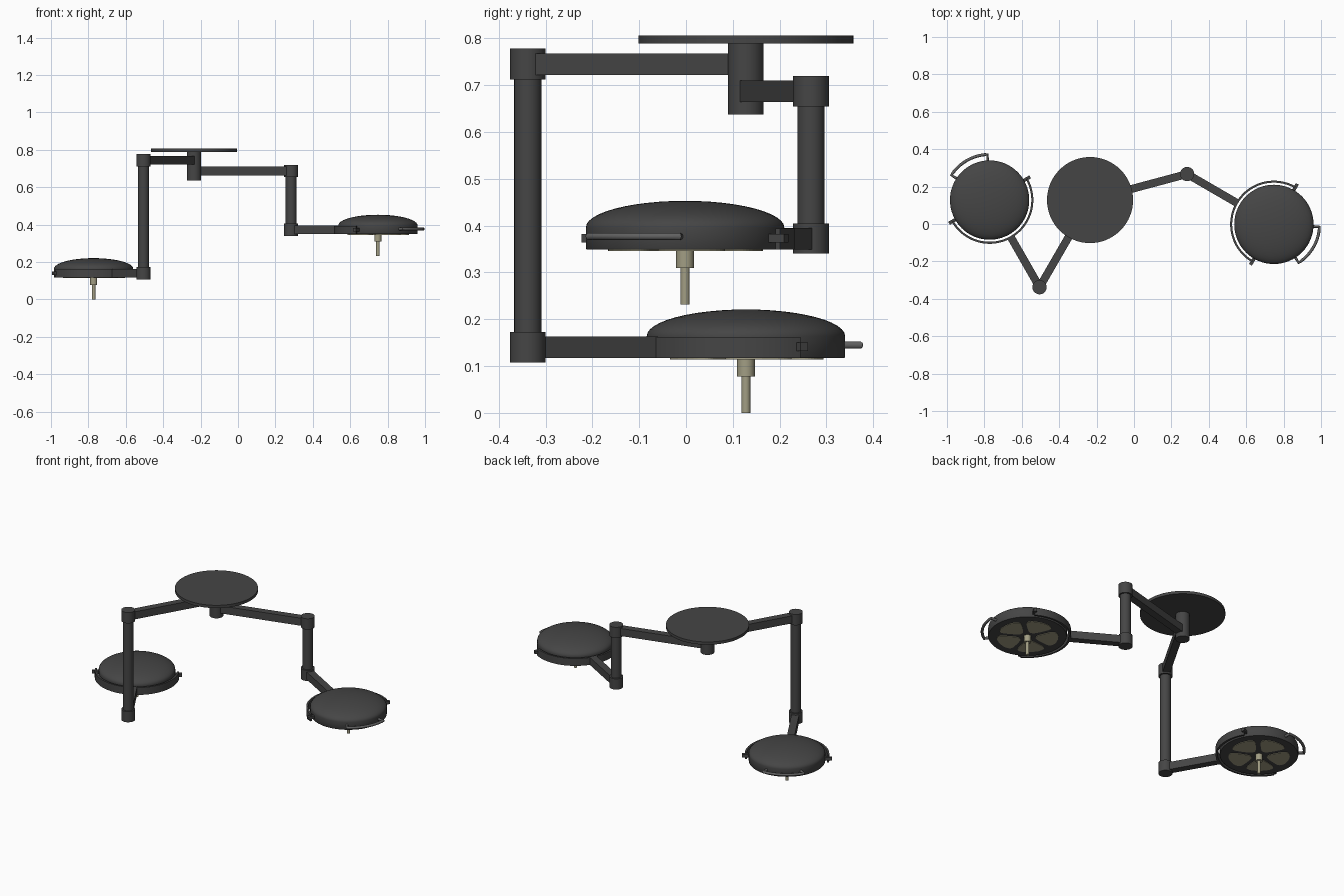
import bpy, bmesh, math
from mathutils import Vector, Matrix

cube = bpy.data.objects.get("Cube")
if cube:
    bpy.data.objects.remove(cube, do_unlink=True)


def material(name, rgb):
    m = bpy.data.materials.new(name)
    m.use_nodes = True
    m.diffuse_color = (*rgb, 1)
    m.node_tree.nodes["Principled BSDF"].inputs["Base Color"].default_value = (*rgb, 1)
    return m


DARK = material("dark grey", (0.06, 0.06, 0.06))
RAIL = material("mid grey", (0.12, 0.12, 0.12))
OLIVE = material("pale olive", (0.36, 0.34, 0.23))


def finish(bm, name, mat, smooth=True):
    bmesh.ops.recalc_face_normals(bm, faces=bm.faces)
    me = bpy.data.meshes.new(name)
    bm.to_mesh(me)
    bm.free()
    me.materials.append(mat)
    ob = bpy.data.objects.new(name, me)
    bpy.context.collection.objects.link(ob)
    if smooth:
        select(ob)
        bpy.ops.object.shade_smooth_by_angle(angle=math.radians(35))
    return ob


def select(ob):
    bpy.ops.object.select_all(action='DESELECT')
    ob.select_set(True)
    bpy.context.view_layer.objects.active = ob


def cylinder(name, pos, r, z0, z1, mat=DARK, sides=48):
    bm = bmesh.new()
    bmesh.ops.create_cone(bm, cap_ends=True, segments=sides, radius1=r, radius2=r, depth=z1 - z0,
                          matrix=Matrix.Translation((pos.x, pos.y, (z0 + z1) / 2)))
    return finish(bm, name, mat)


def bar(name, a, b, z0, z1, width, mat=DARK):
    """Box running from a to b in plan, between two heights."""
    d = b - a
    mid = (a + b) / 2
    m = (Matrix.Translation((mid.x, mid.y, (z0 + z1) / 2))
         @ Matrix.Rotation(math.atan2(d.y, d.x), 4, 'Z')
         @ Matrix.Diagonal((d.length, width, z1 - z0, 1)))
    bm = bmesh.new()
    bmesh.ops.create_cube(bm, size=1, matrix=m)
    return finish(bm, name, mat, False)


def lathe(name, pos, profile, start, sweep, steps, mat=DARK):
    """Spin a radius/height profile; a partial sweep gets end caps."""
    full = sweep > 6.28
    turn = Matrix.Rotation(start, 3, 'Z')
    centre = Vector((pos.x, pos.y, 0))
    bm = bmesh.new()
    vs = [bm.verts.new(centre + turn @ Vector((r, 0, z))) for r, z in profile]
    if full:
        geom = vs + [bm.edges.new(p) for p in zip(vs, vs[1:])]
    else:
        geom = [bm.faces.new(vs)]
    bmesh.ops.spin(bm, geom=geom, cent=centre, axis=(0, 0, 1), angle=sweep, steps=steps)
    if full:
        bmesh.ops.remove_doubles(bm, verts=bm.verts, dist=1e-5)
    return finish(bm, name, mat)


def polar(pos, r, ang):
    return pos + Vector((r * math.cos(ang), r * math.sin(ang)))


def petal(name, pos, ang, z):
    """Rounded wedge lens plate, with straight gaps between neighbours."""
    bm = bmesh.new()
    vs = []
    n = 40
    for i in range(n):
        t = math.tau * i / n
        u, v = (math.copysign(abs(f(t)) ** 0.5, f(t)) for f in (math.cos, math.sin))
        r = 0.106 + 0.061 * u
        p = polar(pos, r, ang + v * (math.pi / 5 - math.asin(0.013 / r)))
        vs.append(bm.verts.new((p.x, p.y, z)))
    face = bm.faces.new(vs)
    ext = bmesh.ops.extrude_face_region(bm, geom=[face])
    bmesh.ops.translate(bm, vec=(0, 0, -0.003),
                        verts=[g for g in ext["geom"] if isinstance(g, bmesh.types.BMVert)])
    return finish(bm, name, OLIVE, False)


def grip_rail(name, pos, ang, z):
    """Round bar standing off the rim on two short legs."""
    half = math.radians(27)
    pts = [polar(pos, 0.2, ang - half)]
    pts += [polar(pos, 0.244, ang + half * (i / 8 - 1)) for i in range(17)]
    pts.append(polar(pos, 0.2, ang + half))
    cu = bpy.data.curves.new(name, 'CURVE')
    cu.dimensions = '3D'
    cu.bevel_depth = 0.008
    cu.bevel_resolution = 3
    sp = cu.splines.new('POLY')
    sp.points.add(len(pts) - 1)
    for q, p in zip(sp.points, pts):
        q.co = (p.x, p.y, z, 1)
    cu.materials.append(RAIL)
    ob = bpy.data.objects.new(name, cu)
    bpy.context.collection.objects.link(ob)
    select(ob)
    bpy.ops.object.convert(target='MESH')
    bpy.ops.object.shade_smooth_by_angle(angle=math.radians(50))


def lamp(side, hub, elbow, centre, top, base):
    """One arm: upper bar, drop post with end caps, lower bar, yoke and lamp head."""
    bar(side + "_upper_arm", hub, elbow, top - 0.056, top - 0.01, 0.042)
    cylinder(side + "_post", elbow, 0.029, base, top - 0.01)
    cylinder(side + "_post_upper_cap", elbow, 0.038, top - 0.066, top)
    cylinder(side + "_post_lower_cap", elbow, 0.038, base - 0.009, base + 0.056)
    d = elbow - centre
    ang = math.atan2(d.y, d.x)
    bar(side + "_lower_arm", elbow, polar(centre, 0.229, ang), base, base + 0.046, 0.042)

    # half-ring yoke with pivot pins
    lathe(side + "_yoke", centre,
          [(0.223, base), (0.234, base), (0.234, base + 0.045), (0.223, base + 0.045)],
          ang - math.pi / 2, math.pi, 40)
    for label, s in (("first", -1), ("second", 1)):
        a = ang + s * math.pi / 2
        bar(side + "_yoke_" + label + "_pin", polar(centre, 0.2, a), polar(centre, 0.25, a),
            base + 0.015, base + 0.033, 0.018)

    # domed head
    rim = base + 0.047
    dome = [(0.212 * math.cos(t), rim + 0.057 * math.sin(t))
            for t in (math.pi / 2 * i / 12 for i in range(13))]
    dome[-1] = (0, rim + 0.057)
    lathe(side + "_lamp_head", centre, [(0, base), (0.21, base), (0.212, base + 0.003)] + dome,
          0, math.tau, 64)

    # lens plates, sterile handle and grip rail
    for i in range(5):
        petal(f"{side}_lens_{i + 1}", centre, ang + math.tau * i / 5, base)
    cylinder(side + "_handle_collar", centre, 0.019, base - 0.039, base, OLIVE, 32)
    cylinder(side + "_handle", centre, 0.0095, base - 0.117, base - 0.03, OLIVE, 32)
    grip_rail(side + "_grip_rail", centre, ang + math.pi, base + 0.028)


# ceiling mount
hub = Vector((-0.235, 0.128))
cylinder("ceiling_plate", hub, 0.23, 0.789, 0.806, sides=64)
cylinder("ceiling_column", hub, 0.038, 0.637, 0.79)

lamp("right", hub, Vector((-0.505, -0.338)), Vector((-0.772, 0.128)), 0.778, 0.117)
lamp("left", hub, Vector((0.284, 0.267)), Vector((0.748, -0.002)), 0.72, 0.349)
